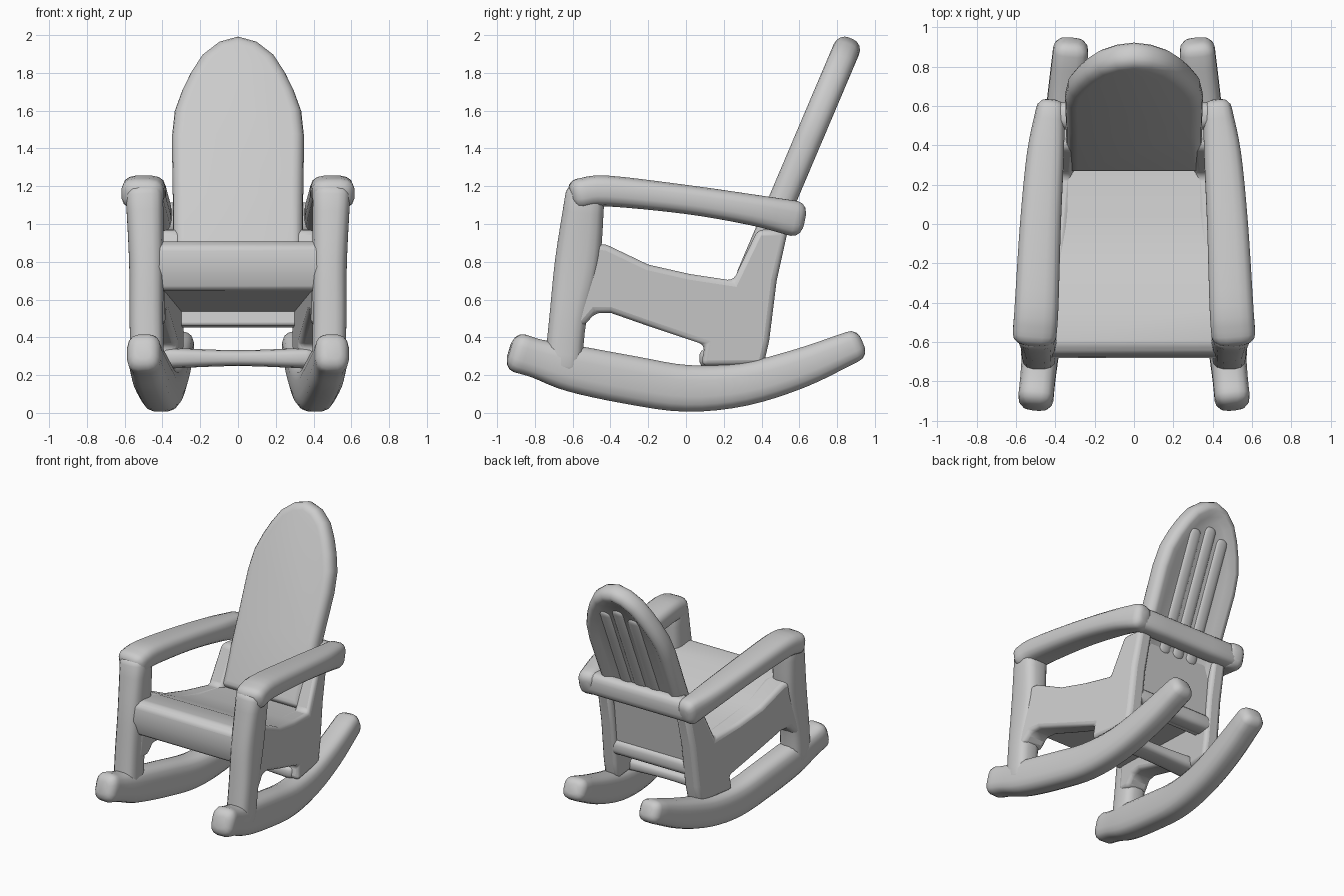
import bpy, bmesh, math
from mathutils import Vector

if "Cube" in bpy.data.objects:
    bpy.data.objects.remove(bpy.data.objects["Cube"])


def finish(name, bm, mirror=False, bevel=0.0, angle=40):
    bmesh.ops.recalc_face_normals(bm, faces=bm.faces)
    mesh = bpy.data.meshes.new(name)
    bm.to_mesh(mesh)
    bm.free()
    ob = bpy.data.objects.new(name, mesh)
    bpy.context.collection.objects.link(ob)
    if mirror:
        ob.modifiers.new("mirror", 'MIRROR')
    if bevel:
        m = ob.modifiers.new("bevel", 'BEVEL')
        m.width, m.segments, m.limit_method = bevel, 3, 'ANGLE'
    bpy.ops.object.select_all(action='DESELECT')
    ob.select_set(True)
    bpy.context.view_layer.objects.active = ob
    bpy.ops.object.shade_smooth_by_angle(angle=math.radians(angle))
    return ob


def smooth_path(pts, steps=4):
    """Catmull-Rom through rows of (x, y, z, width, height)."""
    p = [Vector(q) for q in pts]
    p = [p[0] * 2 - p[1]] + p + [p[-1] * 2 - p[-2]]
    out = []
    for a, b, c, d in zip(p, p[1:], p[2:], p[3:]):
        for i in range(steps):
            t = i / steps
            out.append((b * 2 + (c - a) * t + (a * 2 - b * 5 + c * 4 - d) * t * t
                        + (b * 3 - a - c * 3 + d) * t ** 3) / 2)
    return out + [p[-2]]


def beam(name, pts, side=(1, 0, 0), mirror=False, cap=0.06, sides=16, power=0.65):
    """Rounded-rectangle bar swept along a path, with domed ends."""
    rows = smooth_path(pts)
    side = Vector(side)
    pos = [Vector(r[:3]) for r in rows]
    tan = [(pos[min(i + 1, len(pos) - 1)] - pos[max(i - 1, 0)]).normalized()
           for i in range(len(pos))]
    rings = [(p, t, r[3], r[4]) for p, t, r in zip(pos, tan, rows)]

    def dome(ring, sign):
        p, t, w, h = ring
        return [(p + t * sign * cap * math.sin(a), t, w * math.cos(a) ** 0.7, h * math.cos(a) ** 0.7)
                for a in (0.45, 0.9, 1.25)]

    rings = dome(rings[0], -1)[::-1] + rings + dome(rings[-1], 1)
    bm = bmesh.new()
    loops = []
    for p, t, w, h in rings:
        s = (side - t * side.dot(t)).normalized()
        u = t.cross(s)
        loop = []
        for k in range(sides):
            a = 2 * math.pi * (k + 0.5) / sides
            c, d = math.cos(a), math.sin(a)
            loop.append(bm.verts.new(p + s * math.copysign(abs(c) ** power, c) * w / 2
                                     + u * math.copysign(abs(d) ** power, d) * h / 2))
        loops.append(loop)
    for l, m in zip(loops, loops[1:]):
        for k in range(sides):
            j = (k + 1) % sides
            bm.faces.new((l[k], l[j], m[j], m[k]))
    bm.faces.new(loops[0])
    bm.faces.new(loops[-1])
    return finish(name, bm, mirror)


def prism(name, profile, x_in, x_out, mirror=False, bevel=0.03):
    """Side (y, z) profile spanned between two x values that depend on y."""
    bm = bmesh.new()
    a = [bm.verts.new((x_in(y), y, z)) for y, z in profile]
    b = [bm.verts.new((x_out(y), y, z)) for y, z in profile]
    n = len(profile)
    bm.faces.new(a)
    bm.faces.new(b)
    for i in range(n):
        j = (i + 1) % n
        bm.faces.new((a[i], a[j], b[j], b[i]))
    return finish(name, bm, mirror, bevel)


def track(y):
    """Half spacing of the frame, narrowing toward the back."""
    return 0.41 - 0.1 * y


# Rockers
beam("rocker", [(track(y), y, z, w, h) for y, z, w, h in
                ((-0.88, 0.315, 0.18, 0.21), (-0.78, 0.285, 0.18, 0.21), (-0.6, 0.235, 0.19, 0.25),
                 (-0.3, 0.175, 0.19, 0.26), (0, 0.13, 0.19, 0.25),
                 (0.3, 0.15, 0.19, 0.23), (0.6, 0.235, 0.19, 0.21), (0.88, 0.35, 0.18, 0.17))], mirror=True)

# Front legs
beam("front_leg", [(0.48, -0.65, 0.25, 0.18, 0.2), (0.485, -0.625, 0.5, 0.18, 0.2),
                   (0.485, -0.575, 0.8, 0.185, 0.24), (0.495, -0.535, 1.15, 0.2, 0.21)], mirror=True)

# Armrests
beam("armrest", [(0.505, -0.56, 1.16, 0.225, 0.165), (0.495, -0.42, 1.175, 0.225, 0.165),
                 (0.475, 0, 1.13, 0.21, 0.155), (0.45, 0.35, 1.075, 0.19, 0.165),
                 (0.425, 0.57, 1.03, 0.15, 0.19)], mirror=True)

# Side panels with back feet
prism("side_panel", [(-0.6, 0.9), (-0.42, 0.89), (-0.2, 0.785), (0.02, 0.735), (0.25, 0.7),
                     (0.38, 0.97), (0.54, 0.97), (0.48, 0.7), (0.44, 0.38), (0.41, 0.25),
                     (0.08, 0.25), (0.1, 0.36), (-0.2, 0.46), (-0.4, 0.53), (-0.48, 0.53),
                     (-0.54, 0.46), (-0.64, 0.46)],
      lambda y: track(y) - 0.08, lambda y: 0.475 - 0.16 * y, True, 0.03)

# Seat
prism("seat", [(-0.66, 0.88), (-0.61, 0.91), (-0.42, 0.885), (-0.2, 0.785), (0.02, 0.73), (0.32, 0.69),
               (0.36, 0.53), (-0.5, 0.635), (-0.64, 0.65), (-0.68, 0.77)],
      lambda y: -track(y), track, bevel=0.02)

# Lower back panel and rail
prism("lower_back", [(0.3, 0.46), (0.42, 0.46), (0.48, 0.95), (0.38, 0.95)],
      lambda y: -0.34, lambda y: 0.34, bevel=0.02)
beam("lower_back_rail", [(-0.3, 0.39, 0.51, 0.13, 0.12), (0.3, 0.39, 0.51, 0.13, 0.12)], side=(0, 1, 0))

# Bars between the rockers and behind the back
beam("stretcher", [(-0.36, 0.16, 0.29, 0.18, 0.11), (0, 0.16, 0.29, 0.16, 0.085),
                   (0.36, 0.16, 0.29, 0.18, 0.11)], side=(0, 1, 0))
beam("back_crossbar", [(-0.4, 0.55, 1.03, 0.14, 0.17), (0.4, 0.55, 1.03, 0.14, 0.17)], side=(0, 1, 0))

# Tilted arched backrest, recessed behind
along = Vector((0, 0.391, 0.92))
behind = Vector((0, 0.92, -0.391))
base = Vector((0, 0.25, 0.7))
half = [(0.345, 0), (0.345, 0.5), (0.35, 0.85), (0.335, 1.0), (0.295, 1.12), (0.25, 1.22),
        (0.19, 1.32), (0.1, 1.395), (0.0, 1.425)]
outline = half + [(-x, s) for x, s in half[-2::-1]]
bm = bmesh.new()
front = [bm.verts.new(base + along * s + Vector((x, 0, 0))) for x, s in outline]
rear = [bm.verts.new(v.co + behind * 0.145) for v in front]
bm.faces.new(front)
bm.faces.new(rear)
n = len(outline)
rims = []
for i in range(n):
    j = (i + 1) % n
    bm.faces.new((front[i], front[j], rear[j], rear[i]))
    rims += [bm.edges.get((front[i], front[j])), bm.edges.get((rear[i], rear[j]))]
bmesh.ops.recalc_face_normals(bm, faces=bm.faces)
bmesh.ops.bevel(bm, geom=rims, offset=0.06, segments=4, profile=0.5, affect='EDGES')
bm.normal_update()
rear_face = max((f for f in bm.faces if f.normal.dot(behind) > 0.95), key=lambda f: f.calc_area())
bmesh.ops.inset_individual(bm, faces=[rear_face], thickness=0.05, depth=-0.025)
finish("backrest", bm)

# Shallow ridges on the rear of the backrest
for x, top in ((-0.12, 1.15), (0, 1.2), (0.12, 1.15)):
    ends = [base + behind * 0.11 + along * s + Vector((x, 0, 0)) for s in (0.3, top)]
    beam("back_ridge", [(*p, 0.1, 0.045) for p in ends], cap=0.04, power=0.9)
